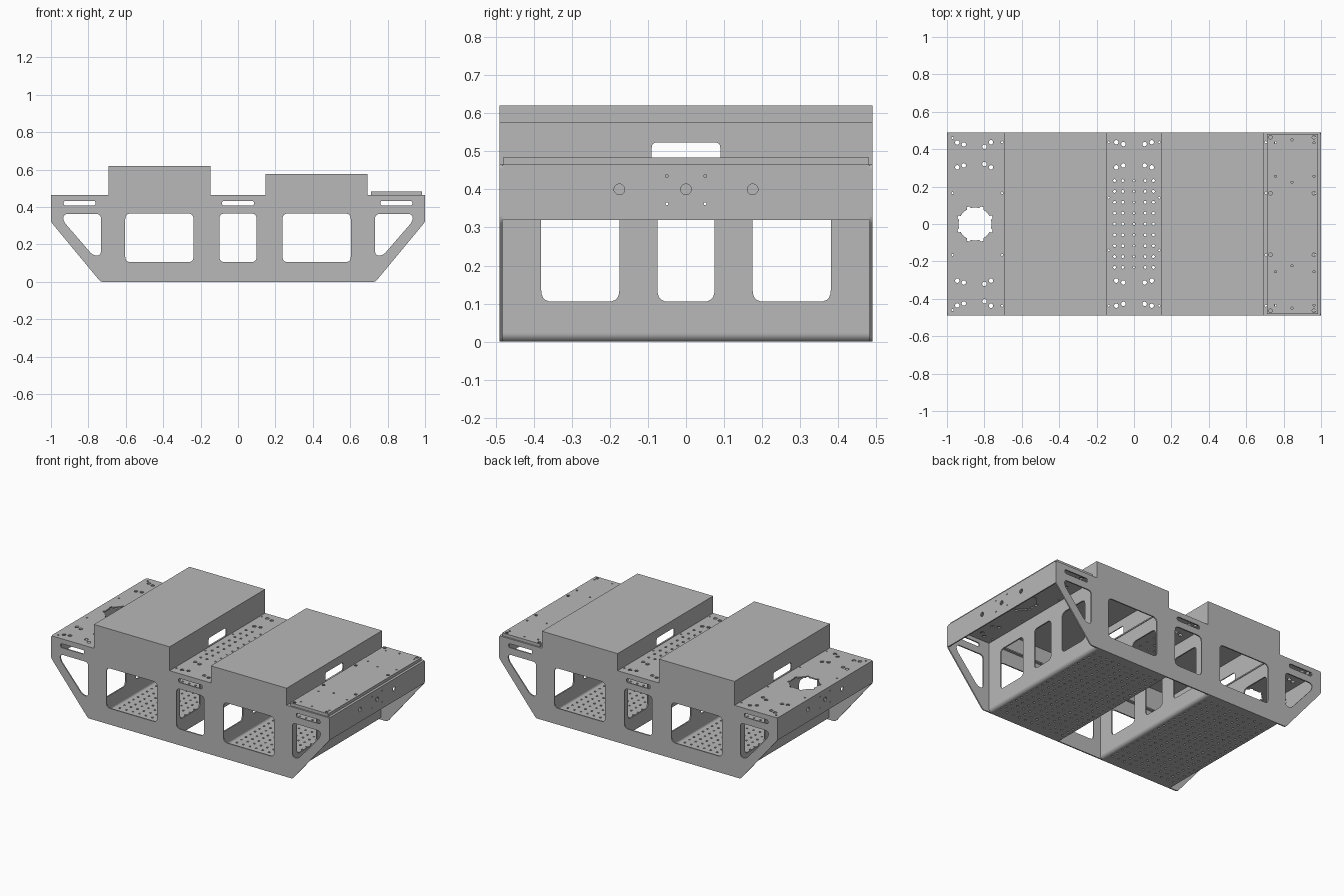
import bpy, bmesh
from math import sin, cos, pi, tau
from mathutils import Matrix, Vector

cube = bpy.data.objects.get("Cube")
if cube:
    bpy.data.objects.remove(cube)

grey = bpy.data.materials.new("sheet metal grey")
grey.use_nodes = True
colour = (0.48, 0.48, 0.48, 1)
grey.diffuse_color = colour
grey.node_tree.nodes["Principled BSDF"].inputs["Base Color"].default_value = colour

# Sheet orientations: (across, up, normal)
PLANES = {
    "floor": ((1, 0, 0), (0, 1, 0), (0, 0, 1)),
    "side": ((1, 0, 0), (0, 0, 1), (0, -1, 0)),
    "end": ((0, 1, 0), (0, 0, 1), (1, 0, 0)),
}


def rounded(points, r):
    """Polygon with softened corners."""
    out = []
    pts = [Vector(p) for p in points]
    for i, p in enumerate(pts):
        a = p + (pts[i - 1] - p).normalized() * r
        b = p + (pts[(i + 1) % len(pts)] - p).normalized() * r
        for k in range(6):
            t = k / 5
            out.append(a * (1 - t) ** 2 + p * 2 * t * (1 - t) + b * t * t)
    return out


def rect(u0, u1, v0, v1, r=0):
    pts = [(u0, v0), (u1, v0), (u1, v1), (u0, v1)]
    return rounded(pts, r) if r else pts


def disc(u, v, r, n=10):
    return [(u + r * cos(tau * i / n), v + r * sin(tau * i / n)) for i in range(n)]


def both(points):
    """Repeat points across the centre line."""
    return [(u, s * v) for u, v in points for s in (-1, 1)]


def flip(points):
    return [(-u, v) for u, v in points]


def sheet(name, plane, offset, thick, outline, holes=()):
    """Cut sheet with real holes, centred on the given plane."""
    curve = bpy.data.curves.new(name, "CURVE")
    curve.dimensions = "2D"
    curve.fill_mode = "BOTH"
    curve.extrude = thick / 2
    for loop in [outline, *holes]:
        spline = curve.splines.new("POLY")
        spline.points.add(len(loop) - 1)
        for pt, (u, v) in zip(spline.points, loop):
            pt.co = (u, v, 0, 1)
        spline.use_cyclic_u = True
    temp = bpy.data.objects.new(name + "_curve", curve)
    bpy.context.collection.objects.link(temp)
    graph = bpy.context.evaluated_depsgraph_get()
    mesh = bpy.data.meshes.new_from_object(temp.evaluated_get(graph))
    bpy.data.objects.remove(temp)
    bpy.data.curves.remove(curve)
    axes = Matrix(PLANES[plane]).transposed()
    shift = axes @ Vector((0, 0, offset))
    if plane == "side":
        shift = -shift
    bm = bmesh.new()
    bm.from_mesh(mesh)
    bmesh.ops.remove_doubles(bm, verts=bm.verts, dist=0.00001)
    bmesh.ops.transform(bm, matrix=Matrix.Translation(shift) @ axes.to_4x4(), verts=bm.verts)
    bmesh.ops.recalc_face_normals(bm, faces=bm.faces)
    bm.to_mesh(mesh)
    bm.free()
    for poly in mesh.polygons:
        poly.use_smooth = False
    mesh.materials.clear()
    mesh.materials.append(grey)
    obj = bpy.data.objects.new(name, mesh)
    bpy.context.collection.objects.link(obj)
    return obj


DECK, HALF, T = 0.465, 0.49, 0.008

# Side plates with windows and grip slots
outline = rounded([(-0.735, 0), (0.735, 0), (1, 0.32), (1, DECK), (-1, DECK), (-1, 0.32)], 0.012)
triangle = [(-0.935, 0.362), (-0.935, 0.325), (-0.775, 0.14), (-0.733, 0.14), (-0.733, 0.362)]
windows = [rounded(triangle, 0.024), rounded(flip(triangle), 0.024), rect(-0.1, 0.1, 0.105, 0.365, 0.03)]
windows += [rect(a, a + 0.365, 0.105, 0.365, 0.03) for a in (-0.603, 0.238)]
windows += [rect(c - 0.085, c + 0.085, 0.407, 0.433, 0.012) for c in (-0.847, 0, 0.847)]
for s, label in ((-1, "front"), (1, "back")):
    sheet(label + "_side_plate", "side", s * (HALF - T / 2), T, outline, windows)

# Deck with open bays, mounting holes and round ports
end_big = both([(-0.945, 0.435), (-0.91, 0.425), (-0.8, 0.413), (-0.765, 0.437),
                (-0.945, 0.303), (-0.91, 0.313), (-0.8, 0.32), (-0.765, 0.303)])
mid_big = both([(-0.095, 0.437), (-0.057, 0.427), (-0.095, 0.303), (-0.057, 0.313)])
small = both([(-0.97, 0.46), (-0.97, 0.165), (-0.705, 0.437), (-0.705, 0.165),
              (-0.135, 0.437), (-0.135, 0.14)])
big = end_big + mid_big
holes = [disc(u, v, 0.012, 12) for u, v in big + flip(big)]
holes += [disc(u, v, 0.006, 8) for u, v in small + flip(small)]
holes += [disc(u, row * 0.058, 0.008, 8) for u in (-0.104, -0.06, 0.06, 0.104) for row in range(-4, 5)]
holes += [disc(0, row * 0.058, 0.006, 8) for row in range(-4, 5)]
for s in (-1, 1):
    port = []
    for i in range(96):
        a, r = tau * i / 96, 0.1 if i % 12 in (5, 6, 7) else 0.088
        port.append((s * 0.85 + r * cos(a), r * sin(a)))
    holes.append(port)
    holes.append(rect(s * 0.42 - 0.258, s * 0.42 + 0.258, -0.465, 0.465, 0.01))
inner = HALF - T
sheet("deck", "floor", DECK - T / 2, T, rect(-1, 1, -inner, inner), holes)

# End panels with round sockets
sockets = [disc(v, 0.4, 0.014, 20) for v in (-0.175, 0, 0.175)]
sockets += [disc(v, z, 0.004, 8) for v in (-0.05, 0.05) for z in (0.362, 0.435)]
for s, label in ((-1, "right"), (1, "left")):
    sheet(label + "_end_panel", "end", s * (1 - T / 2), T, rect(-inner, inner, 0.32, DECK - T), sockets)

# Trays: bent sheet with windowed walls and perforated floor
BEND = 0.022
wall_windows = [rect(a, b, 0.105, 0.37, 0.03) for a, b in ((-0.38, -0.175), (-0.075, 0.075), (0.175, 0.38))]
for s, label in ((-1, "right"), (1, "left")):
    x0, x1 = sorted((s * 0.15, s * 0.69))
    mid = (x0 + x1) / 2
    perforation = [disc(mid + i * 0.0465, j * 0.0465, 0.007, 8) for i in range(-5, 6) for j in range(-9, 10)]
    sheet(label + "_tray_floor", "floor", T / 2, T, rect(x0 + BEND, x1 - BEND, -inner, inner), perforation)
    for x, d in ((x0, 1), (x1, -1)):
        sheet(label + "_tray_wall", "end", x + d * T / 2, T, rect(-inner, inner, BEND, DECK - T), wall_windows)
        arc = [(-cos(k * pi / 12), -sin(k * pi / 12)) for k in range(7)]
        profile = [(x + d * (BEND + u * BEND), BEND + v * BEND) for u, v in arc]
        profile += [(x + d * (BEND + u * (BEND - T)), BEND + v * (BEND - T)) for u, v in reversed(arc)]
        sheet(label + "_tray_bend", "side", 0, 2 * inner, profile)


def cover(name, x0, x1, half, top, thick, top_holes=(), notch=None):
    """Open-bottomed folded cover standing on the deck."""
    sheet(name + "_top", "floor", top - thick / 2, thick, rect(x0, x1, -half, half), top_holes)
    under = top - thick
    for s in (-1, 1):
        sheet(name + "_side", "side", s * (half - thick / 2), thick, rect(x0, x1, DECK, under))
    for x in (x0 + thick / 2, x1 - thick / 2):
        sheet(name + "_end", "end", x, thick, rect(thick - half, half - thick, DECK, under), notch or ())


# Battery covers with cable openings
cable = [rect(-0.09, 0.09, DECK + 0.003, 0.523, 0.014)]
cover("right_cover", -0.692, -0.148, HALF, 0.62, 0.006, notch=cable)
cover("left_cover", 0.148, 0.692, HALF, 0.576, 0.006, notch=cable)

# Shallow service lid over the left port
lid_big = both([(0.73, 0.463), (0.962, 0.463), (0.73, 0.165), (0.962, 0.165)])
lid_small = both([(0.757, 0.435), (0.845, 0.45), (0.962, 0.435), (0.757, 0.255), (0.845, 0.223), (0.962, 0.255)])
lid_holes = [disc(u, v, 0.01) for u, v in lid_big] + [disc(u, v, 0.006, 8) for u, v in lid_small]
cover("service_lid", 0.712, 0.984, 0.48, 0.484, 0.006, lid_holes)
